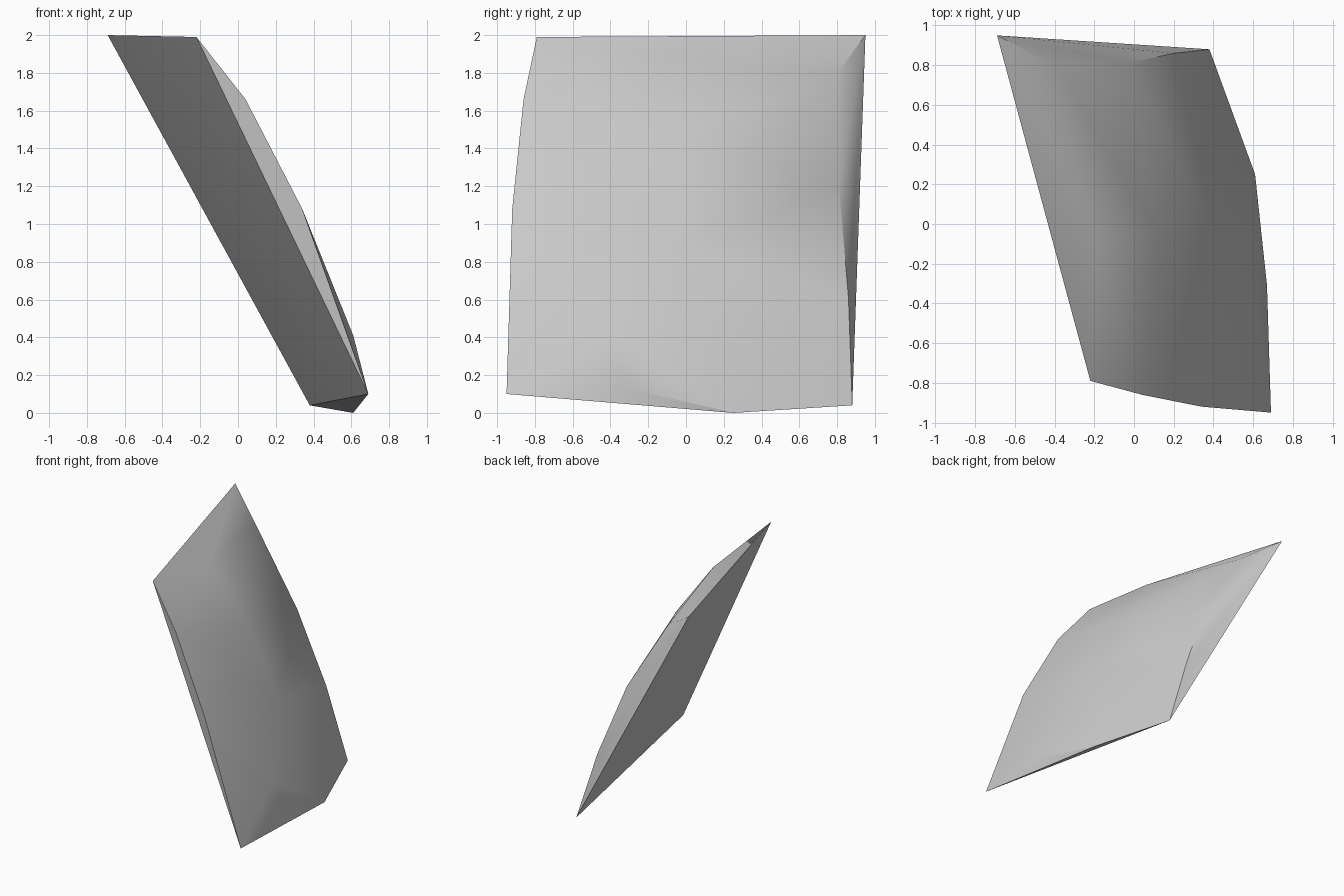
import bpy, bmesh, math

cube = bpy.data.objects.get("Cube")
if cube:
    bpy.data.objects.remove(cube, do_unlink=True)

# Plain grey stone
mat = bpy.data.materials.new("plain_grey")
mat.use_nodes = True
grey = (0.6, 0.6, 0.6, 1.0)
mat.diffuse_color = grey
mat.node_tree.nodes["Principled BSDF"].inputs["Base Color"].default_value = grey

# Corner of the flat inner side that rises past the curved outer side
back_tip = [(-0.69, 0.95, 2.0)]

# Cross-sections of the curved outer side, front to back, from top to bottom
sections = [
    [(-0.22, -0.79, 1.99), (-0.19, -0.08, 1.88), (-0.40, 0.80, 1.80)],
    [(0.04, -0.86, 1.66), (0.12, -0.05, 1.45), (-0.03, 0.81, 1.20)],
    [(0.34, -0.92, 1.08), (0.40, -0.02, 0.88), (0.20, 0.86, 0.61)],
    [(0.61, -0.40, 0.41)],
    [(0.69, -0.95, 0.10), (0.67, -0.31, 0.13), (0.61, 0.25, 0.0), (0.38, 0.88, 0.04)],
]

# Convex shard wrapped around the sections and the tip
bm = bmesh.new()
for point in back_tip + [p for row in sections for p in row]:
    bm.verts.new(point)
hull = bmesh.ops.convex_hull(bm, input=bm.verts)
loose = [v for v in bm.verts if not v.link_faces]
bmesh.ops.delete(bm, geom=loose, context='VERTS')

# Merge the triangles of the flat sides
bmesh.ops.dissolve_limit(bm, angle_limit=math.radians(2), verts=bm.verts, edges=bm.edges)
bmesh.ops.recalc_face_normals(bm, faces=bm.faces)

mesh = bpy.data.meshes.new("curved_shard")
bm.to_mesh(mesh)
bm.free()
shard = bpy.data.objects.new("curved_shard", mesh)
bpy.context.collection.objects.link(shard)
mesh.materials.append(mat)

# Smooth outer curve, crisp broken edges
bpy.ops.object.select_all(action='DESELECT')
shard.select_set(True)
bpy.context.view_layer.objects.active = shard
bpy.ops.object.shade_smooth_by_angle(angle=math.radians(30))
